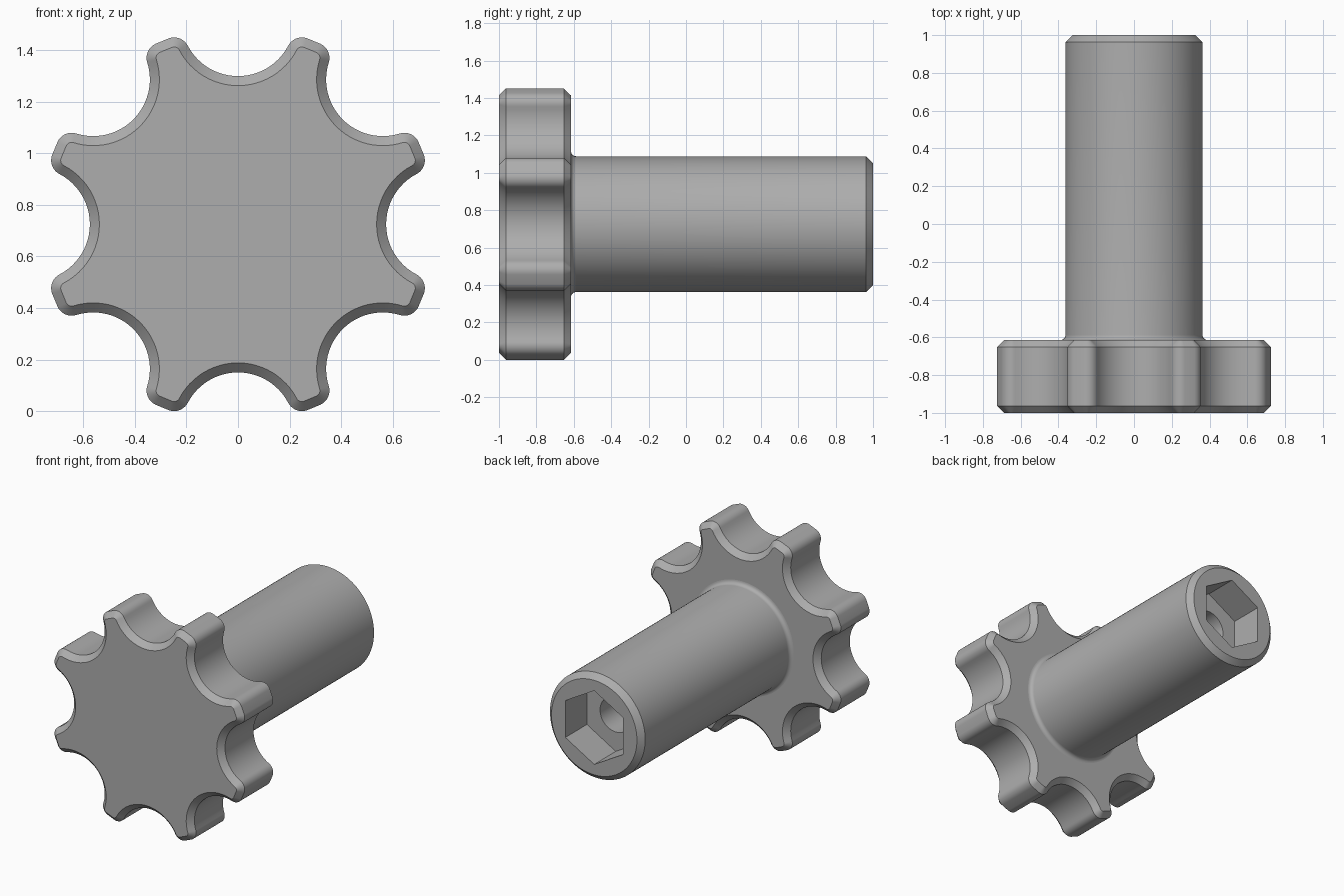
import bpy, bmesh
from math import sin, cos, pi, atan2, acos, sqrt

if "Cube" in bpy.data.objects:
    bpy.data.objects.remove(bpy.data.objects["Cube"])

AXIS_Z = 0.725
CHAMFER = 0.037

grey = bpy.data.materials.new("mid_grey")
grey.use_nodes = True
grey.diffuse_color = (0.42, 0.42, 0.42, 1)
grey.node_tree.nodes["Principled BSDF"].inputs["Base Color"].default_value = grey.diffuse_color


def arc(cx, cy, r, start, end, steps):
    angles = [start + (end - start) * i / steps for i in range(steps + 1)]
    return [(cx + r * cos(a), cy + r * sin(a)) for a in angles]


def circle(r, n=96):
    return arc(0, 0, r, 0, 2 * pi, n)[:-1]


def hexagon(apothem, n=96):
    # Same point count as a circle, pushed onto six flats
    points = []
    for i in range(n):
        a = 2 * pi * i / n
        r = apothem / cos((a + pi / 6) % (pi / 3) - pi / 6)
        points.append((r * cos(a), r * sin(a)))
    return points


def scalloped(inset):
    # Eight round notches with filleted lobe tips, offset inwards by inset
    tip, notch, fillet, dist = 0.77, 0.22, 0.06, 0.795
    f = tip - fillet
    alpha = acos((f * f + dist * dist - (notch + fillet) ** 2) / (2 * f * dist))
    fx, fy = f * cos(alpha), f * sin(alpha)
    beta = atan2(fy, fx - dist)
    r = fillet - inset
    unit = arc(fx, -fy, r, -alpha, pi - beta, 10)
    unit += arc(dist, 0, notch + inset, 2 * pi - beta, beta, 24)[1:-1]
    unit += arc(fx, fy, r, beta - pi, alpha, 10)
    points = []
    for k in range(8):
        c, s = cos(k * pi / 4), sin(k * pi / 4)
        points += [(x * c - y * s, x * s + y * c) for x, y in unit]
    return points


def loft(name, sections):
    # Skin a list of (y, outline) sections and cap both ends
    bm = bmesh.new()
    rings = [[bm.verts.new((x, y, z + AXIS_Z)) for x, z in outline]
             for y, outline in sections]
    for a, b in zip(rings, rings[1:]):
        for i in range(len(a)):
            j = (i + 1) % len(a)
            bm.faces.new((a[i], a[j], b[j], b[i]))
    bm.faces.new(rings[0])
    bm.faces.new(rings[-1])
    bmesh.ops.recalc_face_normals(bm, faces=bm.faces)
    mesh = bpy.data.meshes.new(name)
    bm.to_mesh(mesh)
    bm.free()
    mesh.materials.append(grey)
    obj = bpy.data.objects.new(name, mesh)
    bpy.context.collection.objects.link(obj)
    bpy.ops.object.select_all(action='DESELECT')
    obj.select_set(True)
    bpy.context.view_layer.objects.active = obj
    bpy.ops.object.shade_smooth_by_angle(angle=pi / 6)
    return obj


# Grip wheel, chamfered front and back
FRONT, BACK = -1.0, -0.615
loft("grip_wheel", [
    (FRONT, scalloped(CHAMFER)),
    (FRONT + CHAMFER, scalloped(0)),
    (BACK - CHAMFER, scalloped(0)),
    (BACK, scalloped(CHAMFER)),
])

# Shaft: root fillet, chamfered end, hexagonal socket and bolt hole
SHAFT, ROOT = 0.363, 0.028
sections = [(BACK - 0.02, circle(SHAFT + ROOT))]
for i in range(7):
    t = i / 6 * pi / 2
    sections.append((BACK + ROOT * (1 - cos(t)), circle(SHAFT + ROOT * (1 - sin(t)))))
sections += [
    (1 - CHAMFER, circle(SHAFT)),
    (1, circle(SHAFT - CHAMFER)),
    (1, hexagon(0.22)),
    (0.765, hexagon(0.22)),
    (0.765, circle(0.12)),
    (-0.5, circle(0.12)),
]
loft("shaft", sections)
